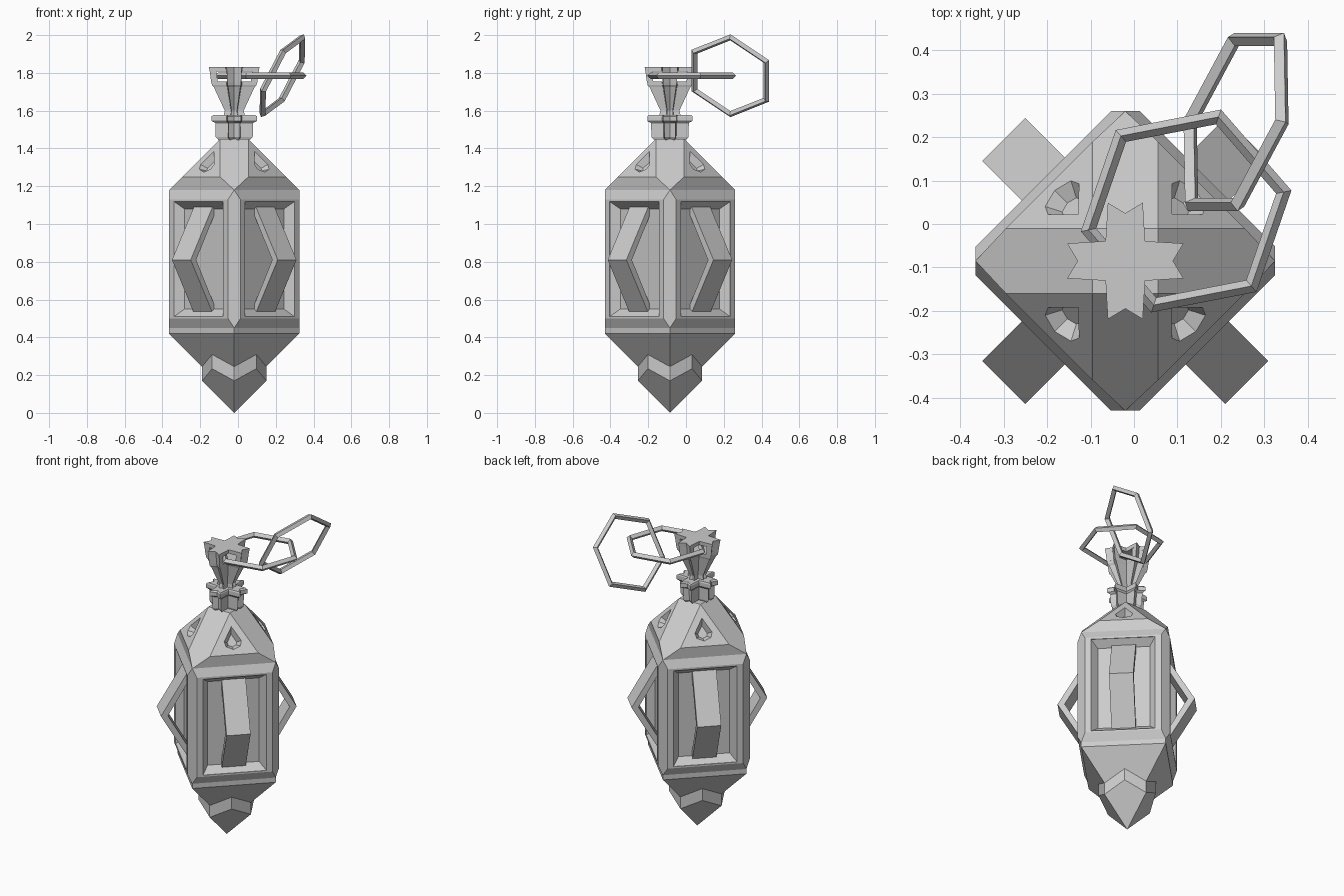
import bpy, bmesh
from math import sin, cos, pi, sqrt, radians
from mathutils import Matrix, Vector

if "Cube" in bpy.data.objects:
    bpy.data.objects.remove(bpy.data.objects["Cube"])

AXIS = Vector((-0.02, -0.085, 0))


def loft(name, rings, turn=0.0):
    """Skin a stack of equal-length closed rings, cap the ends, place on the axis."""
    bm = bmesh.new()
    rows = [[bm.verts.new(p) for p in r] for r in rings]
    n = len(rows[0])
    for lo, hi in zip(rows, rows[1:]):
        for i in range(n):
            j = (i + 1) % n
            bm.faces.new((lo[i], lo[j], hi[j], hi[i]))
    bm.faces.new(rows[0][::-1])
    bm.faces.new(rows[-1])
    bmesh.ops.remove_doubles(bm, verts=bm.verts, dist=0.0005)
    bmesh.ops.recalc_face_normals(bm, faces=bm.faces)
    bmesh.ops.rotate(bm, verts=bm.verts, cent=(0, 0, 0), matrix=Matrix.Rotation(turn, 3, 'Z'))
    me = bpy.data.meshes.new(name)
    bm.to_mesh(me)
    bm.free()
    ob = bpy.data.objects.new(name, me)
    ob.location = AXIS
    bpy.context.collection.objects.link(ob)
    return ob


def spin4(pts, z):
    """Repeat a few points around the four sides."""
    out = []
    for k in range(4):
        c, s = round(cos(k * pi / 2)), round(sin(k * pi / 2))
        out += [(c * x - s * y, s * x + c * y, z) for x, y in pts]
    return out


def body_ring(z, a, c):
    return spin4([(a, -c), (a, c)], z)


def star_ring(z, a):
    """Cross with notched arm ends."""
    return spin4([(a, -.3 * a), (.82 * a, 0), (a, .3 * a), (.34 * a, .34 * a)], z)


def cut(ob, cutter):
    m = ob.modifiers.new("cut", 'BOOLEAN')
    m.operation, m.solver, m.object = 'DIFFERENCE', 'EXACT', cutter
    bpy.context.view_layer.update()
    bpy.context.view_layer.objects.active = ob
    bpy.ops.object.modifier_apply(modifier=m.name)
    bpy.data.objects.remove(cutter)


# lantern body: chamfered corner posts, ridged roof, pyramid underside
body = loft("body", [body_ring(z, a, c) for z, a, c in [
    (.20, .125, 0), (.42, .345, 0), (.45, .345, 0), (.50, .345, .033), (1.13, .345, .033),
    (1.18, .345, 0), (1.25, .275, .075), (1.45, .075, .075)]])

# recessed side panels, roof windows and bowed straps on the four faces
for k in range(4):
    turn = pi / 4 + k * pi / 2

    def panel(d, w, z0, z1):
        return [(d, -w, z0), (d, w, z0), (d, w, z1), (d, -w, z1)]
    cut(body, loft("panel_cutter", [panel(.222, .15, .55, 1.08), panel(.265, .185, .51, 1.118),
                                    panel(.30, .185, .51, 1.118)], turn))

    def window(scale, depth):
        n = Vector((sqrt(2 / 3), 0, sqrt(1 / 3)))
        pts = []
        for w, z in [(0, 1.385), (.05, 1.315), (.042, 1.29), (0, 1.275), (-.042, 1.29), (-.05, 1.315)]:
            w, z = w * scale, 1.315 + (z - 1.315) * scale
            pts.append(Vector(((1.6 - z) / sqrt(2), w, z)) + n * depth)
        return pts
    cut(body, loft("window_cutter", [window(.55, -.035), window(1, 0), window(1, .03)], turn))

    def strap(w):
        return [(d, w, z) for d, z in [(.215, 1.12), (.396, .81), (.215, .50),
                                       (.215, .565), (.355, .81), (.215, 1.055)]]
    loft("side_strap", [strap(-.07), strap(.07)], turn)


# faceted bottom tip
def tip_ring(r, q, zc, zd):
    out = []
    for k in range(8):
        rad = r if k % 2 == 0 else q * sqrt(2)
        out.append((rad * cos(k * pi / 4), rad * sin(k * pi / 4), zc if k % 2 == 0 else zd))
    return out


loft("bottom_tip", [tip_ring(0, 0, 0, 0), tip_ring(.17, .117, .17, .234),
                    tip_ring(.17, .117, .245, .309), tip_ring(0, 0, .4, .4)])

# neck collar and flared stem
loft("neck_collar", [star_ring(z, a) for z, a in [
    (1.41, .05), (1.46, .098), (1.535, .1), (1.545, .12), (1.57, .12), (1.578, .11)]])
loft("stem", [star_ring(z, a) for z, a in [
    (1.56, .06), (1.60, .05), (1.69, .092), (1.725, .108), (1.735, .118), (1.755, .122)]])

# open crown: posts at the arm ends under a star cap
loft("crown_cap", [star_ring(1.808, .13), star_ring(1.832, .134)])
for k in range(4):
    def post(z, a):
        return [(a, -.3 * a, z), (.82 * a, 0, z), (a, .3 * a, z), (.72 * a, .31 * a, z), (.72 * a, -.31 * a, z)]
    loft("crown_post", [post(1.75, .122), post(1.812, .13)], k * pi / 2)


# chain links
def link(name, centre, rot):
    bpy.ops.mesh.primitive_torus_add(major_segments=6, minor_segments=4,
                                     major_radius=.229, minor_radius=.018)
    ob = bpy.context.object
    ob.name = name
    ob.matrix_world = Matrix.Translation(centre) @ rot.to_4x4()
    for p in ob.data.polygons:
        p.use_smooth = False


link("flat_chain_link", (.12, .03, 1.785), Matrix.Rotation(radians(11), 3, 'Z'))
e1 = Vector((.52, 0, 1)).normalized()
nrm = Vector((1, -.33, -.52)).normalized()
link("tilted_chain_link", (.235, .235, 1.785), Matrix((e1, nrm.cross(e1), nrm)).transposed())
